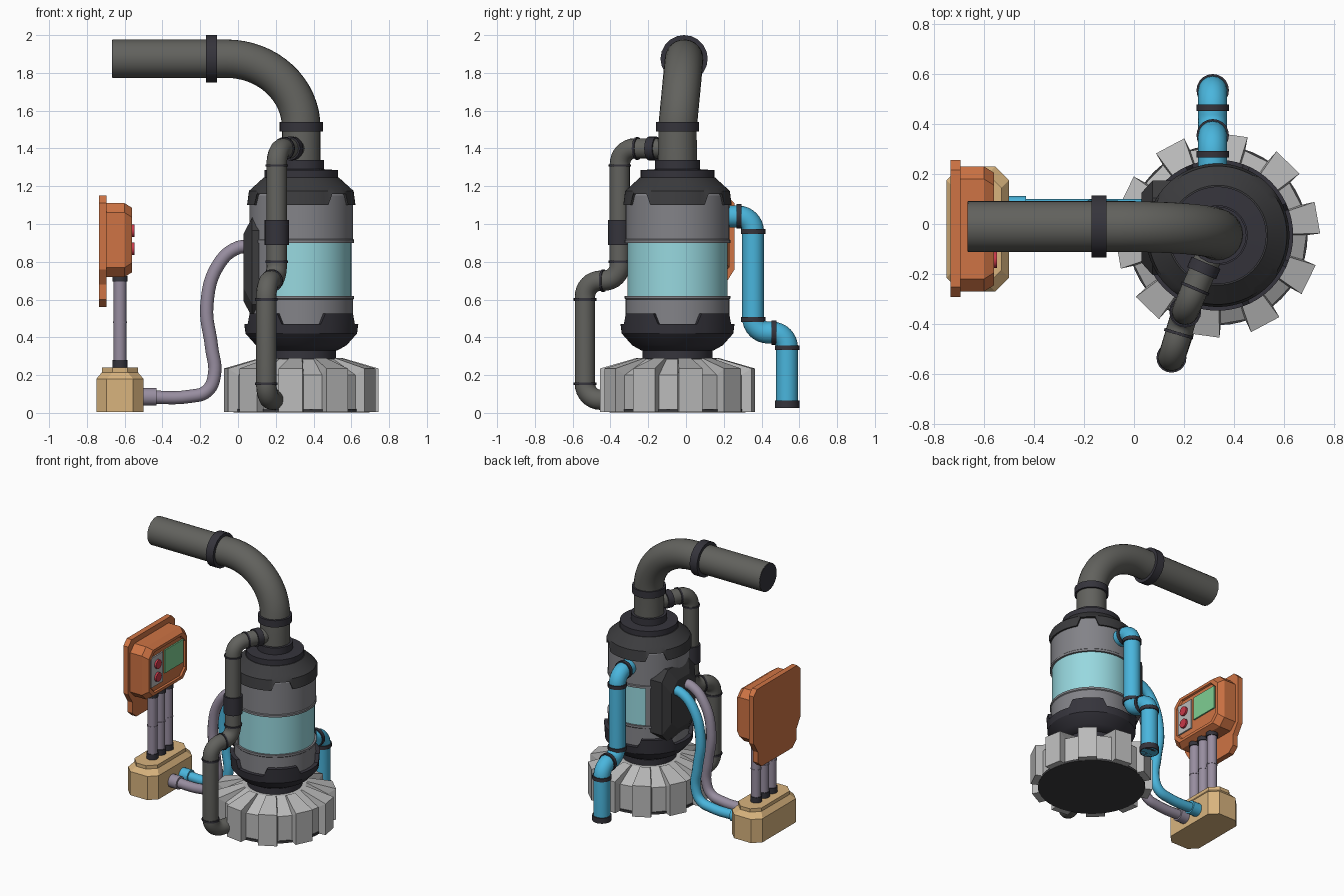
import bpy, bmesh, math
from mathutils import Vector as V

if "Cube" in bpy.data.objects:
    bpy.data.objects.remove(bpy.data.objects["Cube"])

def mat(name, r, g, b):
    m = bpy.data.materials.new(name)
    m.diffuse_color = [(c / 255) ** 2.2 for c in (r, g, b)] + [1]
    m.use_nodes = True
    m.node_tree.nodes["Principled BSDF"].inputs["Base Color"].default_value = m.diffuse_color
    return m

DARK, PIPE = mat("dark", 56, 55, 62), mat("pipe_grey", 98, 98, 94)
CAP = mat("cap_black", 62, 62, 64)
BODY, STEEL = mat("body_grey", 130, 130, 135), mat("steel", 185, 185, 185)
GLASS, BLUE = mat("glass", 150, 215, 222), mat("blue", 75, 180, 220)
ORANGE, TAN = mat("orange", 205, 115, 70), mat("tan", 215, 178, 125)
HOSE, GREEN, RED = mat("hose", 150, 140, 158), mat("green", 125, 205, 145), mat("red", 200, 60, 75)

CX, CY = 0.335, -0.045          # pump axis

def finish(ob, m, smooth=35):
    ob.data.materials.append(m)
    bpy.ops.object.select_all(action='DESELECT')
    ob.select_set(True)
    bpy.context.view_layer.objects.active = ob
    if ob.type == 'CURVE':
        bpy.ops.object.convert(target='MESH')
    if smooth:
        bpy.ops.object.shade_smooth_by_angle(angle=math.radians(smooth))
    return bpy.context.view_layer.objects.active

def loft(name, rings, m, smooth=0):
    """Skin a stack of equal-length point rings, capped at both ends."""
    bm = bmesh.new()
    rows = [[bm.verts.new(p) for p in r] for r in rings]
    n = len(rows[0])
    for a, b in zip(rows, rows[1:]):
        for i in range(n):
            j = (i + 1) % n
            bm.faces.new((a[i], a[j], b[j], b[i]))
    bm.faces.new(rows[0][::-1])
    bm.faces.new(rows[-1])
    bmesh.ops.recalc_face_normals(bm, faces=bm.faces)
    me = bpy.data.meshes.new(name)
    bm.to_mesh(me)
    bm.free()
    ob = bpy.data.objects.new(name, me)
    bpy.context.collection.objects.link(ob)
    return finish(ob, m, smooth)

def lathe(name, profile, m, segs=48):
    """Revolve round the pump axis; profile(angle) gives (r, z) pairs."""
    f = profile if callable(profile) else (lambda a: profile)
    cols = [f(360 * i / segs) for i in range(segs)]
    rings = [[(CX + c[k][0] * math.cos(math.tau * i / segs),
               CY + c[k][0] * math.sin(math.tau * i / segs), c[k][1])
              for i, c in enumerate(cols)] for k in range(len(cols[0]))]
    return loft(name, rings, m, 30)

def octagon(hx, hy, c):
    return [(hx, hy - c), (hx - c, hy), (c - hx, hy), (-hx, hy - c),
            (-hx, c - hy), (c - hx, -hy), (hx - c, -hy), (hx, c - hy)]

def tube(name, pts, r, m, bend=None, res=6, auto=False):
    """Round pipe on a path; bend rounds right-angle corners, auto makes a soft hose."""
    pts = [V(p) for p in pts]
    if bend:
        path = [pts[0]]
        for a, p, b in zip(pts, pts[1:], pts[2:]):
            d1, d2 = (p - a).normalized(), (b - p).normalized()
            c = p - d1 * bend + d2 * bend
            for i in range(9):
                t = math.pi / 16 * i
                path.append(c - d2 * bend * math.cos(t) + d1 * bend * math.sin(t))
        pts = path + [pts[-1]]
    cu = bpy.data.curves.new(name, 'CURVE')
    cu.dimensions = '3D'
    cu.bevel_depth, cu.bevel_resolution, cu.use_fill_caps = r, res, True
    cu.resolution_u = 6
    s = cu.splines.new('BEZIER' if auto else 'POLY')
    if auto:
        s.bezier_points.add(len(pts) - 1)
        for bp, p in zip(s.bezier_points, pts):
            bp.co = p
            bp.handle_left_type = bp.handle_right_type = 'AUTO'
    else:
        s.points.add(len(pts) - 1)
        for sp, p in zip(s.points, pts):
            sp.co = (*p, 1)
    ob = bpy.data.objects.new(name, cu)
    bpy.context.collection.objects.link(ob)
    return finish(ob, m)

def ring(name, p, d, r, h, m=DARK):
    """Short collar centred on p along direction d."""
    p, d = V(p), V(d).normalized()
    return tube(name, [p - d * h / 2, p + d * h / 2], r, m, res=8)

def box(name, x, y, z, m):
    return loft(name, [[(px, y[0], z[0]), (px, y[1], z[0]), (px, y[1], z[1]), (px, y[0], z[1])]
                       for px in x], m)

# Toothed strainer base
def gear_ring(ro, ri, zo, zi):
    out = []
    for k in range(10):
        for r, z, da in ((ri, zi, -10), (ro, zo, -9), (ro, zo, 9), (ri, zi, 10)):
            a = math.radians(10 + 36 * k + da)
            out.append((CX + r * math.cos(a), CY + r * math.sin(a), z))
    return out
loft("strainer_base", [gear_ring(.41, .355, .005, .005), gear_ring(.41, .355, .235, .2),
                       gear_ring(.22, .21, .29, .285)], STEEL)
lathe("base_plate", [(.36, .003), (.36, .02)], CAP)

# Pump body
lathe("neck", [(.185, .2), (.185, .345)], DARK)
def in_tab(a, half):
    return abs((a + 45) % 90 - 45) < half
def lower(a):
    z = .47 if in_tab(a, 22) else .525
    return [(.19, .33), (.24, .358), (.295, .42), (.302, z), (.265, z)]
def upper(a):
    z = 1.10 if in_tab(a, 34) else 1.16
    return [(.26, z), (.287, z), (.277, 1.175), (.255, 1.195), (.2, 1.245)]
lathe("lower_cap", lower, DARK, 72)
lathe("lower_shell", [(.275, .44), (.275, .6), (.28, .605), (.28, .62)], BODY)
lathe("glass_window", [(.266, .61), (.266, .91)], GLASS)
lathe("upper_shell", [(.28, .9), (.28, .915), (.275, .92), (.275, 1.15), (.25, 1.19)], BODY)
lathe("upper_cap", upper, CAP, 72)
lathe("top_flange", [(.195, 1.235), (.195, 1.285), (.12, 1.29), (.12, 1.34)], DARK)
arc = [math.radians(120 + 7.5 * i) for i in range(17)]
loft("rear_shell", [[(CX + .276 * math.cos(a), CY + .276 * math.sin(a), z) for a in arc] + [(CX, CY, z)]
                    for z in (.6, .92)], BODY, 30)
loft("side_panel", [[(x, CY + .03 + y, .77 + z) for y, z in octagon(hy, hz, .07)]
                    for x, hy, hz in ((.17, .19, .265), (.075, .19, .265), (.03, .14, .18))], CAP)

# Main discharge pipe
bendpts = []
for i in range(17):
    t = math.pi / 32 * i
    bendpts.append((-.06 + .395 * math.cos(t), CY + .035 * math.sin(t), 1.51 + .365 * math.sin(t)))
tube("discharge_pipe", [(CX, CY, 1.25)] + bendpts + [(-.665, -.01, 1.875)], .102, PIPE, res=10)
ring("discharge_end", (-.664, -.01, 1.875), (1, 0, 0), .1, .006, DARK)
ring("discharge_lower_collar", (CX, CY, 1.515), (0, 0, 1), .115, .05)
ring("discharge_upper_collar", (-.14, -.01, 1.875), (1, 0, 0), .125, .06)

# Grey bypass pipe at the front
d1, d2 = V((-.13, -.305, 0)), V((-.055, -.185, 0))
tube("bypass_pipe", [(CX, CY, 1.4), (.205, -.35, 1.4), (.205, -.35, .7), (.15, -.535, .7),
                     (.15, -.535, .07), (.2, -.39, .07)], .054, PIPE, bend=.085)
ring("bypass_collar_top", V((CX, CY, 1.4)) + d1 * .43, d1, .063, .045)
ring("bypass_joint_top", V((CX, CY, 1.4)) + d1 * .7, d1, .06, .012)
for i, (z, r, h) in enumerate(((1.31, .06, .012), (.955, .064, .13), (.8, .06, .012))):
    ring(f"bypass_upper_ring_{i}", (.205, -.35, z), (0, 0, 1), r, h)
for i, z in enumerate((.6, .155)):
    ring(f"bypass_lower_ring_{i}", (.15, -.535, z), (0, 0, 1), .06, .014)
ring("bypass_middle_ring", V((.205, -.35, .7)) + d2 * .48, d2, .06, .012)

# Blue pipe at the back
tube("blue_pipe", [(.315, .18, 1.04), (.315, .355, 1.04), (.315, .355, .425), (.315, .535, .425),
                   (.315, .535, .025)], .058, BLUE, bend=.08)
for i, (y, z, d) in enumerate(((.28, 1.04, (0, 1, 0)), (.355, .96, (0, 0, 1)), (.355, .495, (0, 0, 1)),
                               (.465, .425, (0, 1, 0)), (.535, .345, (0, 0, 1)), (.535, .045, (0, 0, 1)))):
    ring(f"blue_pipe_ring_{i}", (.315, y, z), d, .065, .04 if i == 5 else .026)

# Hoses from the side panel to the junction box
hose = ((.06, .88), (0, .875), (-.1, .79), (-.165, .57), (-.14, .35), (-.125, .2), (-.165, .115),
        (-.25, .088), (-.51, .085))
for nm, y, m in (("grey", -.06, HOSE), ("blue", .065, BLUE)):
    tube(nm + "_hose", [(x, y, z) for x, z in hose], .035, m, auto=True, res=4)
    ring(nm + "_hose_collar", (-.47, y, .085), (1, 0, 0), .047, .075, m)

# Junction box and posts
BX, BY = -.625, -.02
loft("junction_box", [[(BX + x, BY + y, z) for x, y in octagon(.125 - i, .25 - i, .055)]
                      for i, z in ((0, .005), (0, .18), (.03, .215), (.03, .24))], TAN)
for k in (-1, 0, 1):
    y = BY + .09 * k
    tube(f"post_{k + 1}", [(BX, y, .22), (BX, y, .74)], .034, HOSE)
    for z, r, h in ((.26, .04, .04), (.48, .037, .008), (.71, .04, .03)):
        ring(f"post_{k + 1}_ring_{int(z * 100)}", (BX, y, z), (0, 0, 1), r, h, DARK if h > .01 else HOSE)

# Control box facing right
half = [(.18, .56), (.225, .6), (.225, .68), (.275, .76), (.275, 1.11), (.235, 1.15)]
plate = half + [(-y, z) for y, z in reversed(half)]
loft("control_back_plate", [[(x, -.018 + y, z) for y, z in plate] for x in (-.735, -.695)], ORANGE)
loft("control_box", [[(x, BY + y, .915 + z) for y, z in octagon(.25 - i, .195 - i, .05)]
                     for i, x in ((0, -.7), (0, -.6), (.025, -.56), (.045, -.56), (.05, -.572))], ORANGE)
box("button_panel", (-.58, -.562), (-.21, -.075), (.81, 1.03), STEEL)
box("screen", (-.58, -.562), (-.05, .165), (.86, 1.03), GREEN)
for i, z in enumerate((.87, .965)):
    ring(f"button_{i}", (-.56, -.143, z), (1, 0, 0), .033, .024, RED)
